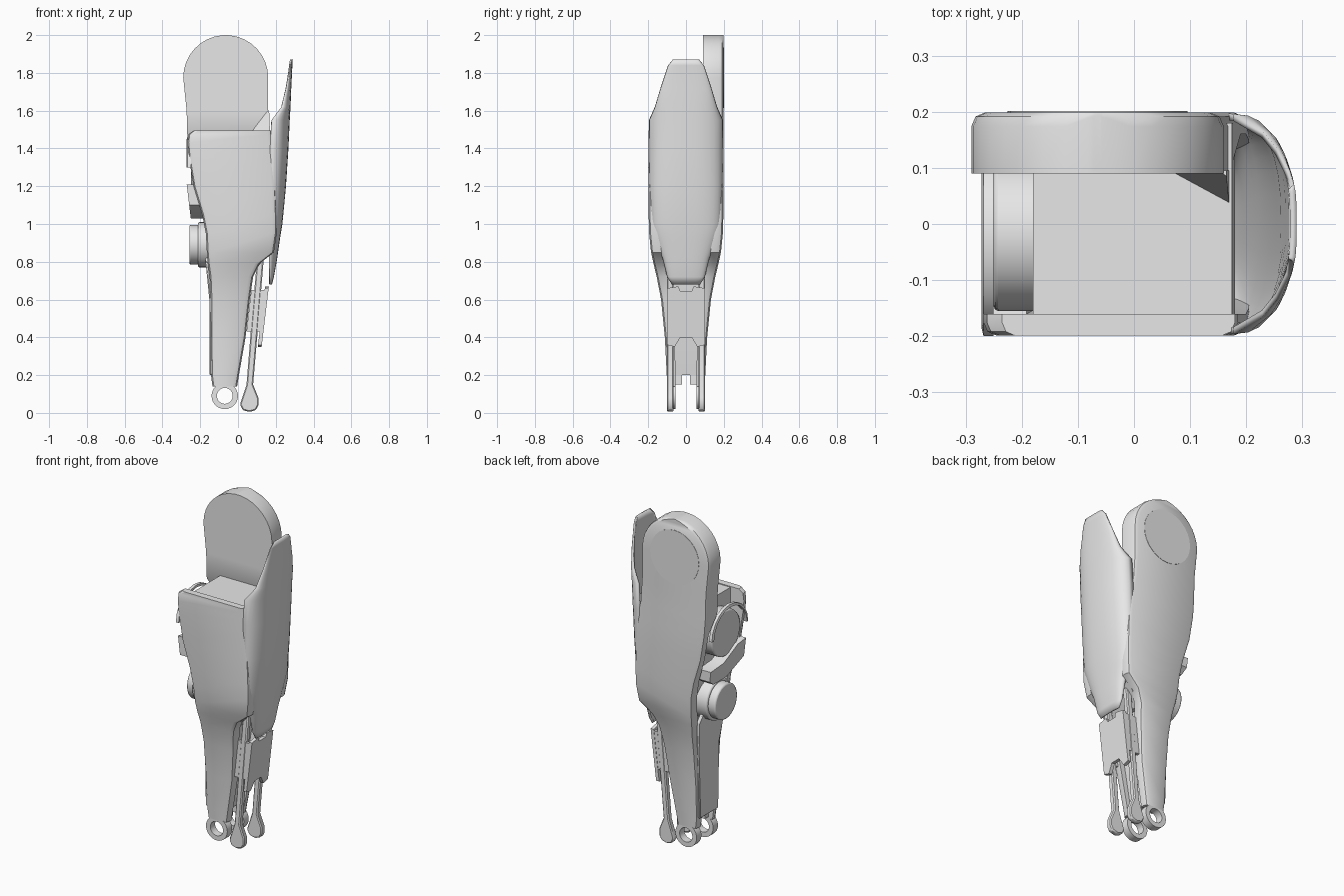
import bpy, bmesh, math
from mathutils import Vector

cube = bpy.data.objects.get("Cube")
if cube:
    bpy.data.objects.remove(cube, do_unlink=True)

grey = bpy.data.materials.new("light_grey")
grey.use_nodes = True
grey.diffuse_color = (0.8, 0.8, 0.8, 1)
grey.node_tree.nodes["Principled BSDF"].inputs["Base Color"].default_value = (0.8, 0.8, 0.8, 1)
parts = []


def finish(name, bm):
    bmesh.ops.recalc_face_normals(bm, faces=bm.faces)
    mesh = bpy.data.meshes.new(name)
    bm.to_mesh(mesh)
    bm.free()
    mesh.materials.append(grey)
    obj = bpy.data.objects.new(name, mesh)
    bpy.context.collection.objects.link(obj)
    parts.append(obj)
    return obj


def loft(name, sections, closed=True):
    """Skin a stack of equal-length point loops."""
    bm = bmesh.new()
    rings = [[bm.verts.new(p) for p in s] for s in sections]
    n = len(rings[0])
    for a, b in zip(rings, rings[1:]):
        for i in range(n if closed else n - 1):
            j = (i + 1) % n
            bm.faces.new((a[i], a[j], b[j], b[i]))
    if closed:
        bm.faces.new(rings[0])
        bm.faces.new(rings[-1])
    return finish(name, bm)


def prism(name, outline, place, lo, hi):
    """Extrude a flat outline; place(u, v, depth) gives the 3D point."""
    return loft(name, [[place(u, v, d) for u, v in outline] for d in (lo, hi)])


def bevel(obj, width, segments=2):
    m = obj.modifiers.new("bevel", "BEVEL")
    m.width, m.segments, m.limit_method = width, segments, "ANGLE"


def box(name, lo, hi, width=0.0):
    outline = [(lo[0], lo[1]), (hi[0], lo[1]), (hi[0], hi[1]), (lo[0], hi[1])]
    obj = prism(name, outline, lambda u, v, d: (u, v, d), lo[2], hi[2])
    if width:
        bevel(obj, width)


def circle(cu, cv, r, n=28):
    return [(cu + r * math.cos(math.tau * i / n), cv + r * math.sin(math.tau * i / n)) for i in range(n)]


def along_x(u, v, d):
    return (d, u, v)


def along_y(u, v, d):
    return (u, d, v)


def shell_section(z, x0, x1, outer, inner, round_, side):
    b = round_
    pts = [(x0, inner), (x0, outer - b), (x0 + b * .3, outer - b * .3), (x0 + b, outer),
           (x1 - b, outer), (x1 - b * .3, outer - b * .3), (x1, outer - b), (x1, inner)]
    return [(x, side * y, z) for x, y in pts]


# Side plates: z, left x, right x, outer depth, inner depth
lower = [(.14, -.135, -.005, .1, .055), (.2, -.143, .005, .102, .055), (.4, -.145, .04, .112, .06),
         (.6, -.145, .062, .132, .08), (.72, -.15, .08, .155, .1), (.79, -.16, .115, .172, .12),
         (.85, -.165, .19, .185, .13), (.95, -.17, .205, .195, .14), (1.05, -.19, .205, .198, .15),
         (1.2, -.235, .2, .199, .16), (1.35, -.26, .19, .199, .16)]
front_top = [(1.43, -.268, .185, .199, .16), (1.475, -.262, .18, .199, .16), (1.495, -.235, .18, .199, .16)]
back_top = [(1.45, -.268, .17, .199, .09), (1.6, -.272, .16, .199, .09)]
for i in range(9):
    a = math.pi / 2 * i / 8.4
    half = .225 * math.cos(a)
    back_top.append((1.775 + .225 * math.sin(a), -.065 - half, -.065 + half, .199, .09))
back_top.append((2.0, -.072, -.058, .195, .095))


def side_plate(name, rows, side):
    loft(name, [shell_section(z, a, b, o, i, min(.025, (b - a) * .3, (o - i) * .6), side)
                for z, a, b, o, i in rows])


side_plate("front_side_plate", lower + front_top, -1)
side_plate("back_side_plate", lower + back_top, 1)
prism("knee_cap_disc", circle(-.065, 1.775, .16), along_y, .195, .201)

# Ankle eyelets at the ends of the fork
for side, label in ((-1, "front"), (1, "back")):
    bm = bmesh.new()
    rings = []
    for r, d in ((.07, .055), (.07, .1), (.042, .1), (.042, .055)):
        rings.append([bm.verts.new((u, side * d, v)) for u, v in circle(-.07, .09, r)])
    for k in range(4):
        a, b = rings[k], rings[(k + 1) % 4]
        for i in range(len(a)):
            j = (i + 1) % len(a)
            bm.faces.new((a[i], a[j], b[j], b[i]))
    finish(label + "_ankle_eyelet", bm)

# Inner core and narrow strut
core = [(.72, -.11, .06, .11), (.85, -.13, .17, .14), (1.0, -.15, .18, .17),
        (1.25, -.18, .18, .18), (1.49, -.18, .175, .18)]
loft("inner_core", [[(a, -y, z), (b, -y, z), (b, y, z), (a, y, z)] for z, a, b, y in core])
strut = [(.2, -.125, -.02, .065), (.4, -.125, .01, .068), (.75, -.13, .04, .1)]
loft("shin_strut", [[(a, -y, z), (b, -y, z), (b, y, z), (a, y, z)] for z, a, b, y in strut])
for side in (-1, 1):
    y = sorted((side * .02, side * .065))
    box("ankle_stop", (-.11, y[0], .15), (-.02, y[1], .21))
loft("knee_gusset", [[(.05, .095, 1.47), (.17, .03, 1.47), (.17, .095, 1.47)],
                     [(.15, .095, 1.6), (.165, .085, 1.6), (.165, .095, 1.6)]])

# Curved outer guard: z, half width, crown x, edge x
guard_rows = [(.68, .075, .18, .167), (.72, .1, .19, .167), (.82, .125, .208, .165), (.92, .165, .222, .168),
              (1.0, .19, .235, .17), (1.2, .196, .254, .166), (1.4, .197, .267, .17), (1.55, .196, .274, .178),
              (1.62, .165, .278, .23), (1.72, .135, .282, .255), (1.84, .095, .288, .275), (1.87, .07, .29, .283)]
guard = []
for z, w, crown, edge in guard_rows:
    arc = []
    for i in range(17):
        a = math.pi * (i / 16 - .5)
        arc.append((edge + (crown - edge) * math.cos(a) ** .8 if abs(a) < 1.57 else edge,
                    w * math.copysign(abs(math.sin(a)) ** .8, a), z))
    guard.append(arc)
shell = loft("outer_guard", guard, closed=False)
solid = shell.modifiers.new("thickness", "SOLIDIFY")
solid.thickness = .012
# Keep the thickness on the inner side
if sum(p.normal.x for p in shell.data.polygons) < 0:
    shell.data.flip_normals()
solid.offset = -1

# Calf cover with notched ends, leaning outward
calf = [(-.1, .36), (-.06, .35), (-.03, .4), (.03, .4), (.06, .35), (.1, .36),
        (.1, .66), (.04, .67), (.03, .645), (-.03, .645), (-.04, .67), (-.1, .66)]
prism("calf_cover", calf, lambda u, v, d: (d + (v - .35) * .12, u, v), .105, .125)
rib = [(.045, .43), (.125, .43), (.155, .65), (.07, .65)]
for side in (-1, 1):
    prism("calf_rib", rib, along_y, side * .08, side * .098)

# Piston rods with paddle ends
rod = [(.105, .86), (.14, .86), (.11, .5), (.08, .15), (.108, .08), (.108, .04), (.095, .015),
       (.06, .005), (.025, .015), (.01, .045), (.045, .15), (.073, .5)]
for side in (-1, 1):
    bevel(prism("piston_rod", rod, along_y, side * .065, side * .1), .006, 1)

# Joint discs and straps on the inner side
bevel(prism("upper_joint_disc", circle(-.02, 1.29, .135), along_x, -.25, -.15), .008)
bevel(prism("lower_joint_flange", circle(-.01, .89, .12), along_x, -.212, -.12), .008)
bevel(prism("lower_joint_disc", circle(-.01, .89, .105), along_x, -.258, -.2), .008)
strap = [(-.175, 1.1), (-.02, 1.03), (.1, 1.03), (.14, 1.06), (.14, 1.12), (.02, 1.13), (-.1, 1.2), (-.175, 1.21)]
prism("joint_strap", strap, lambda u, v, d: (d - (v - 1.03) * .12, u, v), -.25, -.17)

# Hood arching around the upper disc
hood = []
for k in range(11):
    a = math.pi * k / 10
    c, s = math.cos(a), math.sin(a)
    hood.append([(x, -.03 + r * c, 1.3 + r * s * .95)
                 for x, r in ((-.272, .155), (-.25, .155), (-.25, .17), (-.268, .17))])
loft("joint_hood", hood)

# Shin panel closing the fork
panel = [(-.09, .2), (.085, .2), (.1, .6), (.12, .78), (.09, .83), (-.1, .83), (-.13, .78), (-.1, .6)]
bevel(prism("shin_panel", panel, lambda u, v, d: (d - max(0, v - .6) * .1, u, v), -.152, -.13), .006, 1)

# Smooth shading with sharp edges
bpy.ops.object.select_all(action="DESELECT")
for obj in parts:
    obj.select_set(True)
bpy.context.view_layer.objects.active = parts[0]
bpy.ops.object.shade_smooth_by_angle(angle=math.radians(35))
